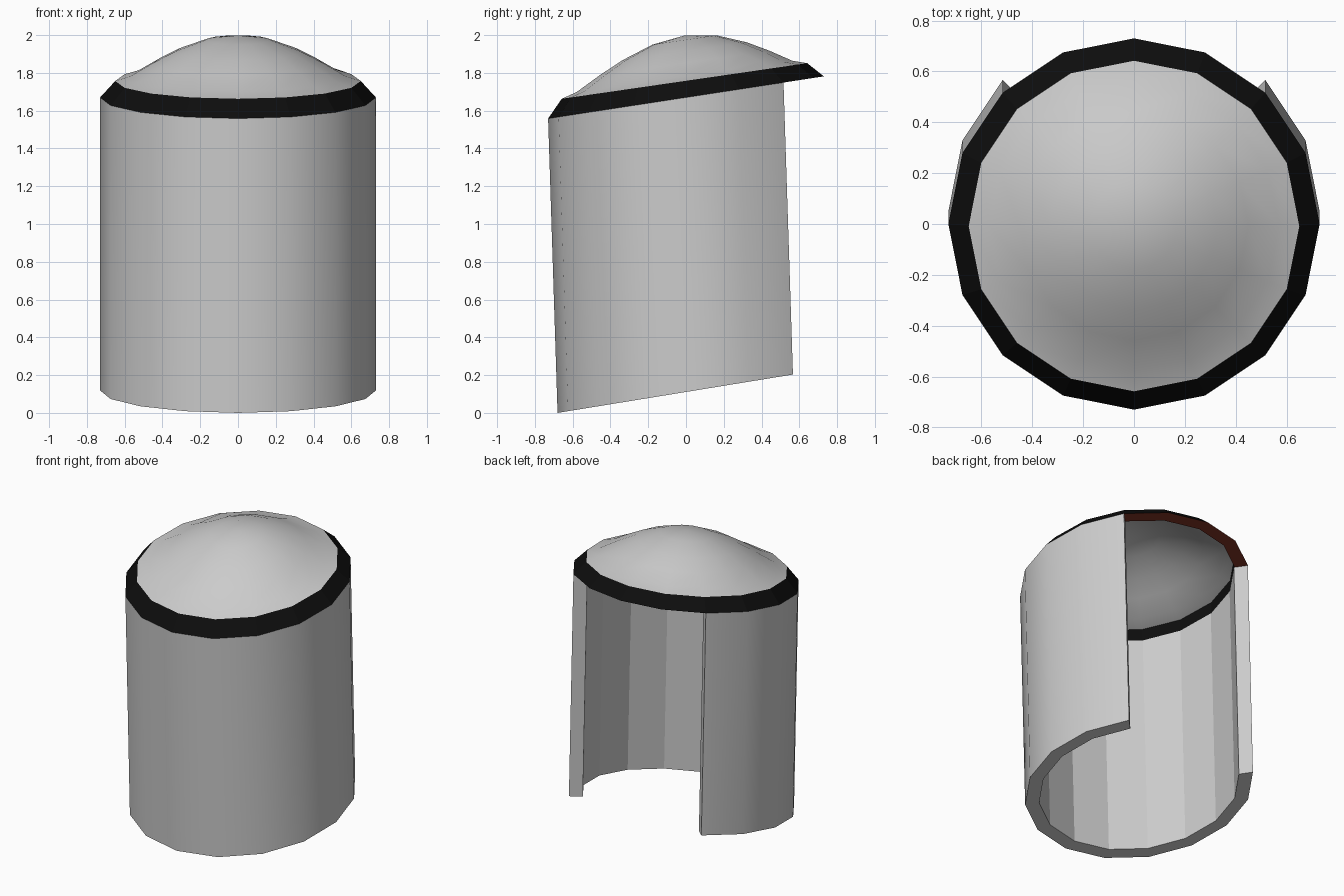
import bpy, bmesh, math

if "Cube" in bpy.data.objects:
    bpy.data.objects.remove(bpy.data.objects["Cube"])

SIDES = 16
STEP = 2 * math.pi / SIDES


def material(name, rgb):
    m = bpy.data.materials.new(name)
    m.diffuse_color = (*rgb, 1)
    m.use_nodes = True
    m.node_tree.nodes["Principled BSDF"].inputs["Base Color"].default_value = m.diffuse_color
    return m


GREY = material("light grey", (0.6, 0.6, 0.6))
BLACK = material("black", (0.004, 0.004, 0.004))
BROWN = material("dark red brown", (0.2, 0.03, 0.016))


def ring(bm, radius, start, count, place):
    """Row of vertices on an arc; place(x, y) gives the final position."""
    row = []
    for i in range(count):
        a = start + i * STEP
        row.append(bm.verts.new(place(radius * math.cos(a), radius * math.sin(a))))
    return row


def bridge(bm, a, b, closed):
    n = len(a)
    return [bm.faces.new((a[i], a[(i + 1) % n], b[(i + 1) % n], b[i]))
            for i in range(n if closed else n - 1)]


def finish(bm, name, mats, sharp=35):
    for e in bm.edges:
        if len(e.link_faces) == 2 and e.calc_face_angle(0) > math.radians(sharp):
            e.smooth = False
    me = bpy.data.meshes.new(name)
    bm.to_mesh(me)
    bm.free()
    for m in mats:
        me.materials.append(m)
    ob = bpy.data.objects.new(name, me)
    bpy.context.collection.objects.link(ob)


# sloping planes that cut the leaning cylinder
def floor(x, y):
    return (x, y + 0.05, max(0, 0.119 + 0.163 * y))


def rim_low(x, y):
    return (x, y, 1.67 + 0.153 * y)


def tilted_top(h):
    return lambda x, y: (x, y - 0.008, 1.757 + 0.145 * y + h)


# curved wall, open at the back, smooth outside and faceted inside
bm = bmesh.new()
start, count = math.radians(135), 13
rows = [ring(bm, r, start, count, p) for r, p in
        ((0.73, floor), (0.73, rim_low), (0.64, rim_low), (0.64, floor))]
for k in range(4):
    for f in bridge(bm, rows[k], rows[(k + 1) % 4], False):
        f.smooth = k == 0
for i in (0, -1):
    bm.faces.new([r[i] for r in rows])
bmesh.ops.recalc_face_normals(bm, faces=bm.faces)
finish(bm, "curved_wall", [GREY])

# bevelled rim with a coloured underside
bm = bmesh.new()
rows = [ring(bm, r, 0, SIDES, p) for r, p in
        ((0.73, rim_low), (0.65, tilted_top(0)), (0.645, rim_low))]
for k in range(3):
    bridge(bm, rows[k], rows[(k + 1) % 3], True)
bmesh.ops.recalc_face_normals(bm, faces=bm.faces)
for f in bm.faces:
    f.material_index = 1 if f.normal.z < -0.8 else 0
finish(bm, "rim", [BLACK, BROWN])

# flared dome roof, with small bumps above the wall ends
bm = bmesh.new()
profile = ((0.65, 0), (0.57, 0.025), (0.45, 0.095), (0.33, 0.157), (0.17, 0.217))
rows = [ring(bm, r, 0, SIDES, tilted_top(h)) for r, h in profile]
for i in (2, 6):
    rows[1][i].co.z += 0.02
for a, b in zip(rows, rows[1:]):
    bridge(bm, a, b, True)
tip = bm.verts.new(tilted_top(0.241)(0, 0))
for i in range(SIDES):
    bm.faces.new((rows[-1][i], rows[-1][(i + 1) % SIDES], tip))
for f in bm.faces:
    f.smooth = True
finish(bm, "dome_roof", [GREY], 60)
